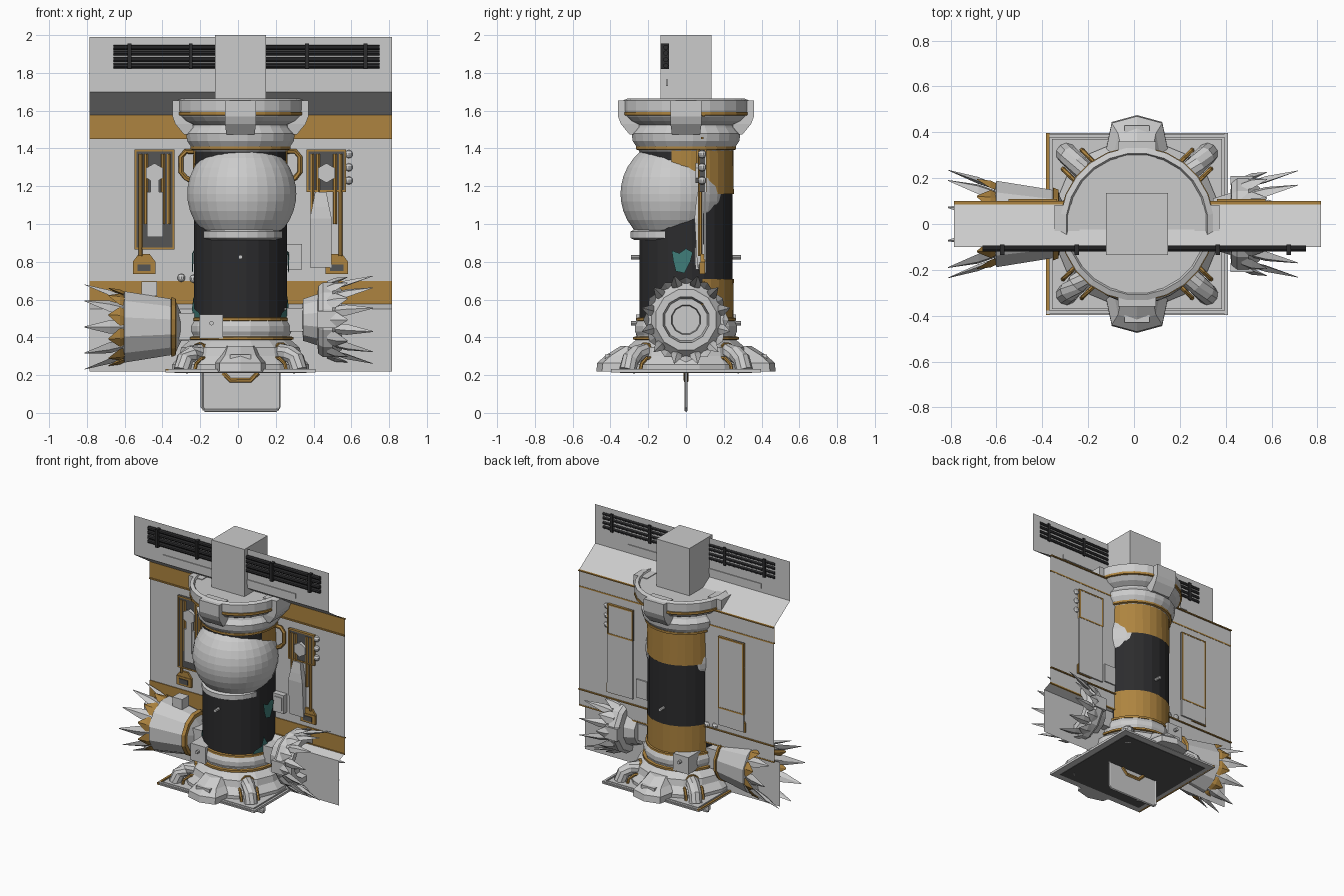
import bpy, bmesh, math
from math import cos, sin, pi, radians, sqrt
from mathutils import Vector

if "Cube" in bpy.data.objects:
    bpy.data.objects.remove(bpy.data.objects["Cube"])

CX = 0.013  # column axis


def mat(name, c):
    m = bpy.data.materials.new(name)
    m.diffuse_color = (*c, 1)
    m.use_nodes = True
    m.node_tree.nodes["Principled BSDF"].inputs["Base Color"].default_value = m.diffuse_color
    return m


GOLD = mat("gold", (0.42, 0.23, 0.05))
BLACK = mat("black", (0.025, 0.025, 0.027))
WHITE = mat("white", (0.9, 0.9, 0.9))
TEAL = mat("teal", (0.05, 0.2, 0.19))
DARK = mat("dark_grey", (0.09, 0.09, 0.09))


def mesh(name, verts, faces, m=None, fix=True):
    me = bpy.data.meshes.new(name)
    me.from_pydata([tuple(v) for v in verts], [], faces)
    if fix:
        bm = bmesh.new()
        bm.from_mesh(me)
        bmesh.ops.recalc_face_normals(bm, faces=bm.faces)
        bm.to_mesh(me)
        bm.free()
    ob = bpy.data.objects.new(name, me)
    bpy.context.collection.objects.link(ob)
    if m:
        me.materials.append(m)
    return ob


def loft(name, rings, m=None, closed=True, caps=True):
    n = len(rings[0])
    verts = [v for r in rings for v in r]
    faces = []
    for i in range(len(rings) - 1):
        for j in range(n if closed else n - 1):
            k = (j + 1) % n
            faces.append((i*n + j, i*n + k, (i+1)*n + k, (i+1)*n + j))
    if caps and closed:
        faces += [tuple(range(n))[::-1], tuple(range((len(rings)-1)*n, len(rings)*n))]
    return mesh(name, verts, faces, m)


def lathe(name, prof, n=24, m=None, c=(CX, 0, 0), a0=0, a1=360):
    """Profile of (radius, z) turned about z; a partial angle makes an open shell."""
    full = a1 - a0 == 360
    cnt = n if full else n + 1
    ang = [radians(a0 + (a1 - a0) * (i + (0.5 if full else 0)) / n) for i in range(cnt)]
    rings = [[(c[0] + r*cos(a), c[1] + r*sin(a), c[2] + z) for a in ang] for r, z in prof]
    return loft(name, rings, m, closed=full)


def lathe_x(name, prof, side, zc, n=12, m=None):
    """Profile of (distance from column, radius) turned about x."""
    rings = [[(side*d, r*cos(2*pi*(i+.5)/n), zc + r*sin(2*pi*(i+.5)/n)) for i in range(n)] for d, r in prof]
    return loft(name, rings, m)


def box(name, x0, x1, y0, y1, z0, z1, m=None):
    return loft(name, [[(x0, y0, z), (x1, y0, z), (x1, y1, z), (x0, y1, z)] for z in (z0, z1)], m)


def tube(name, pts, r, m=None, n=8):
    pts = [Vector(p) for p in pts]
    rings = []
    for i, p in enumerate(pts):
        t = (pts[min(i+1, len(pts)-1)] - pts[max(i-1, 0)]).normalized()
        u = t.cross(Vector((0.3, 0.9, 0.2))).normalized()
        v = t.cross(u)
        rings.append([p + r*(u*cos(2*pi*k/n) + v*sin(2*pi*k/n)) for k in range(n)])
    return loft(name, rings, m)


# ---- back wall: folded sheet, overhanging sign at the top
X0, X1 = -0.785, 0.815
wall = [(-.1, 1.99), (-.1, 1.7), (.09, 1.575), (.09, .58), (.02, .55), (.02, .22)]
loft("back_wall", [[(X0, y, z), (X1, y, z)] for y, z in wall], None, closed=False)
for z0, z1 in ((1.46, 1.57), (.58, .69)):
    mesh("wall_band", [(X0, .086, z0), (X1, .086, z0), (X1, .086, z1), (X0, .086, z1)], [(0, 1, 2, 3)], GOLD)
    box("band_lip", X0, X1, .084, .1, z1, z1 + .008, GOLD)
    box("band_lower_lip", X0, X1, .08, .092, z0 - .01, z0, GOLD)

# sign rails, clamps and slot
for z in (1.935, 1.905, 1.87, 1.838):
    tube("sign_rail", [(-.66, -.107, z), (.75, -.107, z)], .014, BLACK)
for x in (-.575, -.25, .365, .675):
    box("rail_clamp", x-.01, x+.01, -.135, -.09, 1.82, 1.955, BLACK)
box("sign_slot", -.55, .545, -.106, -.094, 1.73, 1.765)

# ---- wall machinery panels, left and right
for s in (-1, 1):
    cx = CX + s * .455
    low = .865 if s < 0 else 1.17
    box("panel_plate", cx-.105, cx+.105, .074, .1, low, 1.395, DARK)
    box("panel_back", cx-.105, cx+.105, .095, .106, .74, 1.385)
    for x in (cx-.105, cx+.095):
        box("panel_frame", x, x+.01, .07, .108, low, 1.395, GOLD)
    for z in (low, 1.385):
        box("panel_frame_rail", cx-.105, cx+.105, .07, .108, z, z+.01, GOLD)
    for dx in (-.075, -.045, .045, .075):
        tube("panel_conduit", [(cx+dx, .075, .83 if s*dx > .06 else 1.0), (cx+dx, .075, 1.37)], .011, GOLD, 6)
    hexn = [[(cx + .052*cos(pi*i/3 + pi/6), y, 1.27 + .052*sin(pi*i/3 + pi/6)) for i in range(6)] for y in (.05, .09)]
    loft("hex_cap", hexn)
    if s < 0:
        box("panel_cylinder", cx-.04, cx+.045, .055, .09, .93, 1.17)
        box("panel_piston", cx-.02, cx+.025, .05, .09, 1.0, 1.23)
    else:
        loft("panel_tank", [[(cx-.03-w, y, z), (cx-.03+w, y, z), (cx-.03+w, .09, z), (cx-.03-w, .09, z)]
                            for z, w, y in ((.77, .058, .06), (1.03, .058, .045), (1.09, .045, .05), (1.17, .03, .06))])
    gx = cx + s*.055
    box("gold_socket", gx-.06, gx+.06, .072, .1, .735, .80, GOLD)
    loft("gold_socket_top", [[(gx-w, .076, z), (gx+w, .076, z), (gx+w, .1, z), (gx-w, .1, z)] for z, w in ((.8, .06), (.84, .03))], GOLD)
    box("gold_socket_slot", gx-.035, gx+.035, .066, .08, .75, .785, DARK)
    # gold bracket loops beside the column
    bx = CX + s * .24
    tube("side_loop", [(bx, .07, 1.385), (bx+s*.05, .07, 1.385), (bx+s*.075, .07, 1.355), (bx+s*.075, .07, 1.275),
                       (bx+s*.05, .07, 1.245), (bx, .07, 1.22)], .014, GOLD, 6)


def ball(name, x, y, z, r):
    lathe(name, [(r*sin(t), -r*cos(t)) for t in (.05, .7, 1.3, 1.84, 2.44, 3.09)], 10, None, (x, y, z))


for x, z in ((.587, 1.37), (.587, 1.3), (.587, 1.23), (-.3, .715), (-.235, .71)):
    ball("wall_rivet", x, .085, z, .022)
box("wall_box", .25, .34, .05, .1, .76, .895)
box("wall_box_face", .265, .325, .044, .06, .78, .875)

# ---- column, sleeves and belly dome
lathe("column", [(.248, .45), (.248, 1.4)], 24, BLACK)
lathe("rear_lower_sleeve", [(.251, .49), (.253, .71)], 12, GOLD, a0=20, a1=160)
lathe("rear_upper_sleeve", [(.253, 1.16), (.251, 1.4)], 18, GOLD, a0=-18, a1=198)
R, DY, DZ = .29, -.058, 1.16
lathe("belly_dome", [(sqrt(R*R - h*h), h) for h in (-.225, -.19, -.14, -.09, -.04, .0, .04, .09, .14, .19, .222)],
      32, WHITE, (.02, DY, DZ))
lathe("dome_collar", [(.195, .915), (.215, .925), (.215, .96), (.19, .975)], 24, WHITE, (.02, -.08, 0))
for x, z in ((CX, .825), (-.14, .475)):
    tube("through_bolt", [(x, -.29, z), (x, .29, z)], .012, None, 8)

# torn teal cloth patches on the column
for s in (-1, 1):
    for pts in (((-17, .86), (-8, .845), (0, .87), (8, .85), (5, .80), (-2, .74), (-12, .75), (-15, .80)),
                ((-40, .47), (-10, .46), (-8, .56), (-16, .62), (-20, .55), (-32, .53))):
        ring = [(CX + s*.258*cos(radians(a)), .258*sin(radians(a)), z) for a, z in pts]
        mesh("cloth_patch", ring, [tuple(range(len(ring)))], TEAL)

# ---- column head
lathe("head_flange", [(.25, 1.385), (.265, 1.41), (.285, 1.44), (.29, 1.48), (.265, 1.51), (.26, 1.525), (.30, 1.545),
                      (.325, 1.57), (.335, 1.6), (.335, 1.655), (.31, 1.665), (.302, 1.65)], 24)
lathe("head_trim_low", [(.25, 1.39), (.268, 1.395), (.268, 1.41), (.25, 1.415)], 24, GOLD)
lathe("head_trim_high", [(.32, 1.572), (.338, 1.576), (.338, 1.592), (.32, 1.597)], 24, GOLD)
for k in range(4):
    a = k * pi/2
    def turn(u, v, z):
        return (CX + u*cos(a) - v*sin(a), u*sin(a) + v*cos(a), z)
    loft("head_lug", [[turn(.25, -w, z), turn(u, -w, z), turn(u, w, z), turn(.25, w, z)]
                      for z, u, w in ((1.475, .30, .075), (1.53, .345, .082), (1.57, .36, .082), (1.655, .36, .082))])
box("head_block", -.122, .148, -.136, .136, 1.65, 2.0)

# ---- base
lathe("base_collar", [(.37, .225), (.37, .255), (.33, .30), (.32, .345), (.285, .375), (.265, .39), (.265, .41), (.275, .43),
                      (.275, .46), (.26, .49), (.25, .5)], 16)
lathe("base_trim_top", [(.25, .485), (.263, .488), (.263, .503), (.25, .506)], 24, GOLD)
lathe("base_trim_low", [(.26, .385), (.282, .388), (.282, .402), (.26, .405)], 24, GOLD)
for h, z0, z1, m in ((.398, .215, .224, None), (.37, .22, .232, None), (.35, .212, .22, DARK)):
    box("base_plate", CX-h, CX+h, -h, h, z0, z1, m)
for s in (-1, 1):
    box("plate_edge", CX-.398, CX+.398, s*.385-.008, s*.385+.008, .215, .232)
    box("plate_side_edge", CX+s*.39-.008, CX+s*.39+.008, -.398, .398, .215, .232, GOLD if s < 0 else None)
    # front and back foot
    foot = ((-.145, .28), (-.11, .445), (0, .475), (.11, .445), (.145, .28))
    loft("foot", [[(CX + x*w, s*max(.26, y-i), z) for x, y in foot]
                  for z, w, i in ((.218, 1, 0), (.265, 1, .005), (.305, .75, .05), (.355, .6, .13))])
    box("foot_pad", CX-.055, CX+.055, s*.37-.06, s*.37+.06, .25, .31)
    for t in (-1, 1):
        q = sqrt(.5)
        tube("corner_elbow", [(CX + s*d*q, t*d*q, z) for d, z in ((.24, .31), (.31, .322), (.37, .312), (.415, .285), (.437, .225))], .046, None, 10)
        tube("elbow_trim", [(CX + s*d*q, t*d*q, z) for d, z in ((.298, .32), (.315, .322))], .053, GOLD, 10)
        o = Vector((t*-q, s*q, 0)) * .058
        for e in (-1, 1):
            tube("elbow_rib", [Vector((CX + s*d*q, t*d*q, z)) + o*e for d, z in ((.28, .29), (.35, .29), (.39, .26), (.40, .225))], .01, GOLD, 6)

# fin hanging below the base
box("fin", -.188, .216, -.002, .002, .012, .216)
tube("fin_edge", [(-.19, 0, .215), (-.19, 0, .03), (-.175, 0, .013), (.203, 0, .013), (.218, 0, .03), (.218, 0, .215)], .008, None, 6)
tube("fin_trim", [(-.08, 0, .212), (-.04, 0, .172), (.066, 0, .172), (.106, 0, .212)], .013, GOLD, 6)

# ---- claw heads on both sides


def claw(name, side, zc, count, off, base, tip, w, m):
    """Ring of flared spikes; base and tip are (distance, radius)."""
    for i in range(count):
        a = 2*pi*(i + off)/count
        er, et = Vector((0, cos(a), sin(a))), Vector((0, -sin(a), cos(a)))
        c = Vector((0, 0, zc))
        rings = []
        for f, k in ((0, .75), (.4, 1), (1, .08)):
            d = base[0] + (tip[0]-base[0])*f
            r = base[1] + (tip[1]-base[1])*f
            p = c + Vector((side*d, 0, 0)) + er*r
            rings.append([p - et*w*k, p + er*.018*k, p + et*w*k, p - er*.012*k])
        loft(name, rings, m)


ZL, ZR = .455, .493
lathe_x("left_housing", [(.2, .07), (.3, .075), (.325, .13), (.36, .155), (.42, .165), (.6, .195), (.61, .17), (.6, .13),
                         (.52, .11), (.52, .08)], -1, ZL)
lathe_x("left_ring", [(.325, .12), (.33, .155), (.352, .165), (.356, .14)], -1, ZL, 12, GOLD)
claw("left_gold_tooth", -1, ZL, 10, .5, (.585, .165), (.685, .205), .052, GOLD)
claw("left_spike", -1, ZL, 10, 0, (.59, .155), (.812, .235), .036, None)
lathe_x("right_housing", [(.2, .065), (.34, .065), (.345, .115), (.42, .14), (.425, .185), (.45, .205), (.5, .205), (.54, .172),
                          (.55, .165), (.55, .125), (.49, .115), (.49, .08), (.44, .075)], 1, ZR)
claw("right_spike", 1, ZR, 12, .5, (.48, .17), (.715, .24), .03, None)
claw("right_short_tooth", 1, ZR, 12, 0, (.47, .19), (.58, .225), .045, None)

# shoulder brackets joining the claws to the column
box("left_bracket", -.205, -.08, -.265, .265, .395, .52)
box("left_arm", -.34, -.2, -.08, .08, .385, .53)
box("right_arm", .24, .36, -.075, .075, .43, .555)
for s in (-1, 1):
    box("right_shroud", .42, .52, s*.19-.02, s*.19+.02, .45, .54)
box("left_shroud", -.51, -.43, -.04, .04, .62, .695)
